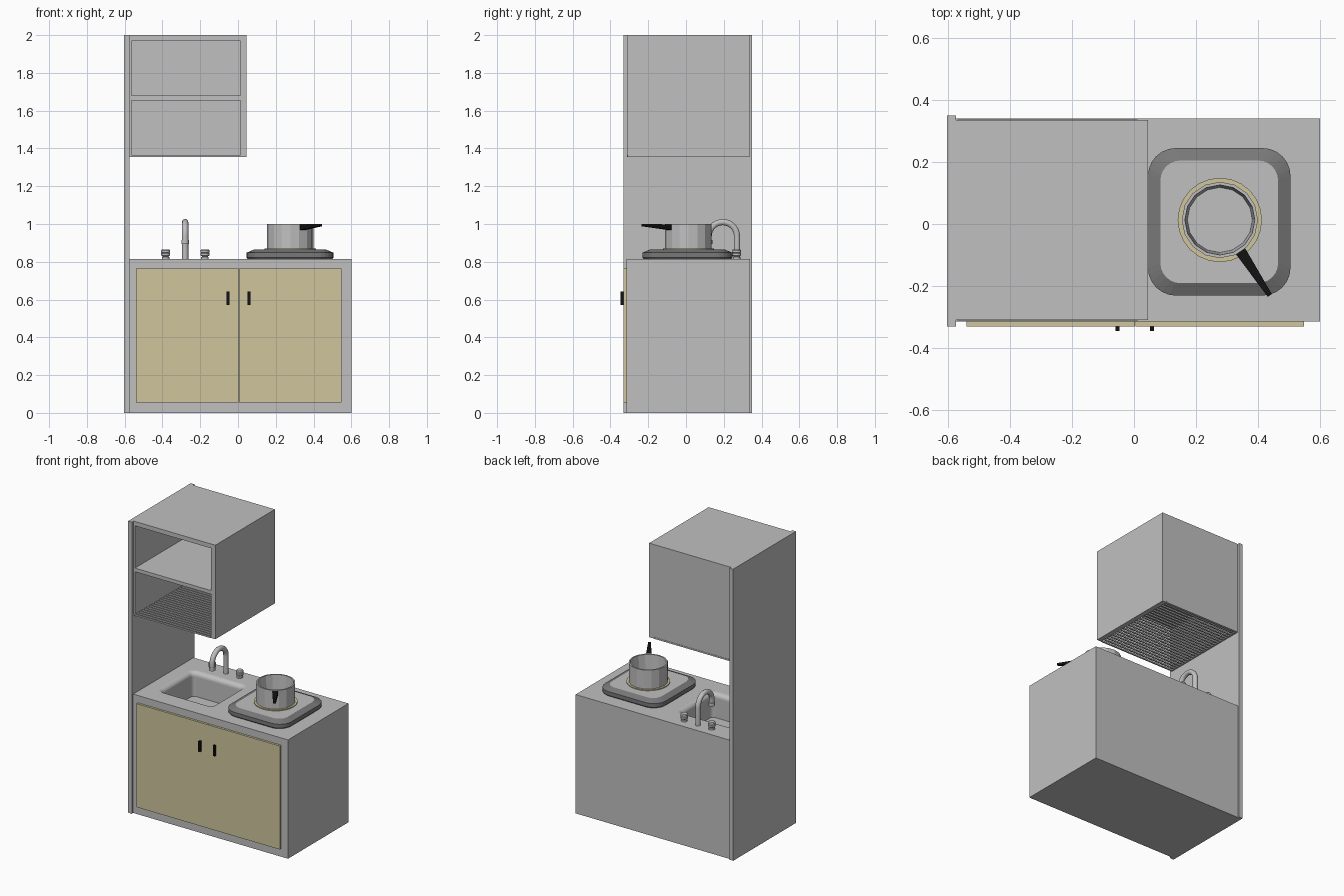
import bpy, bmesh
from math import sin, cos, pi, radians
from mathutils import Vector

if "Cube" in bpy.data.objects:
    bpy.data.objects.remove(bpy.data.objects["Cube"])


def material(name, r, g, b):
    m = bpy.data.materials.new(name)
    m.diffuse_color = (r, g, b, 1)
    m.use_nodes = True
    m.node_tree.nodes["Principled BSDF"].inputs["Base Color"].default_value = m.diffuse_color
    return m


GREY = material("light grey", 0.53, 0.53, 0.53)
DARK = material("dark grey", 0.19, 0.19, 0.19)
TAN = material("tan", 0.62, 0.56, 0.33)
BLACK = material("black", 0.006, 0.006, 0.006)


def finish(name, bm, mat, smooth=False):
    bmesh.ops.recalc_face_normals(bm, faces=bm.faces)
    me = bpy.data.meshes.new(name)
    bm.to_mesh(me)
    bm.free()
    me.materials.append(mat)
    ob = bpy.data.objects.new(name, me)
    bpy.context.collection.objects.link(ob)
    bpy.ops.object.select_all(action='DESELECT')
    ob.select_set(True)
    bpy.context.view_layer.objects.active = ob
    if smooth:
        bpy.ops.object.shade_smooth_by_angle(angle=radians(35))
    return ob


def add_box(bm, x0, x1, y0, y1, z0, z1):
    vs = bmesh.ops.create_cube(bm, size=1)['verts']
    for v in vs:
        v.co = ((x0 + x1) / 2 + v.co.x * (x1 - x0),
                (y0 + y1) / 2 + v.co.y * (y1 - y0),
                (z0 + z1) / 2 + v.co.z * (z1 - z0))


def boxes(name, mat, *dims):
    bm = bmesh.new()
    for d in dims:
        add_box(bm, *d)
    return finish(name, bm, mat)


def circle(cx, cy, r, z, n):
    return [Vector((cx + r * cos(2 * pi * i / n), cy + r * sin(2 * pi * i / n), z))
            for i in range(n)]


def rounded(cx, cy, hx, hy, r, z, n=6):
    pts = []
    for q, (sx, sy) in enumerate([(1, 1), (-1, 1), (-1, -1), (1, -1)]):
        for i in range(n + 1):
            a = pi / 2 * (q + i / n)
            pts.append(Vector((cx + sx * (hx - r) + r * cos(a),
                               cy + sy * (hy - r) + r * sin(a), z)))
    return pts


def loft(name, mat, loops, smooth=False):
    bm = bmesh.new()
    rows = [[bm.verts.new(p) for p in loop] for loop in loops]
    n = len(rows[0])
    for a, b in zip(rows, rows[1:]):
        for i in range(n):
            j = (i + 1) % n
            bm.faces.new((a[i], a[j], b[j], b[i]))
    bm.faces.new(rows[0][::-1])
    bm.faces.new(rows[-1])
    return finish(name, bm, mat, smooth)


# Tall side panel
boxes("side_panel", GREY, (-0.603, -0.575, -0.33, 0.35, 0, 2))

# Base cabinet with a sunken sink that has a rounded rim
base = boxes("base_cabinet", GREY, (-0.575, 0.6, -0.315, 0.34, 0, 0.815))
sx, sy, rim = -0.27, 0.0, 0.03
profile = [(0.22, 0.84)]
for k in range(6):
    a = pi / 2 * k / 5
    profile.append((0.22 - rim * sin(a), 0.815 - rim * (1 - cos(a))))
profile.append((0.19, 0.65))
cutter = loft("sink_cutter", GREY,
              [rounded(sx, sy, h, h - 0.02, h - 0.165, z) for h, z in profile])
cutter.hide_render = True
bpy.context.view_layer.objects.active = base
cut = base.modifiers.new("sink", 'BOOLEAN')
cut.operation = 'DIFFERENCE'
cut.solver = 'EXACT'
cut.object = cutter
bpy.ops.object.modifier_apply(modifier=cut.name)
bpy.data.objects.remove(cutter)

# Cabinet doors and their handles
boxes("doors", TAN,
      (-0.54, 0.003, -0.33, -0.315, 0.055, 0.765),
      (0.005, 0.548, -0.33, -0.315, 0.055, 0.765))
boxes("door_handles", BLACK,
      *[(x - 0.007, x + 0.007, -0.346, -0.33, 0.57, 0.642) for x in (-0.053, 0.058)])

# Upper cabinet: open front, one shelf, no floor
F, B = -0.31, 0.335
boxes("upper_cabinet", GREY,
      (-0.575, 0.045, F, B, 1.97, 2.0),
      (0.012, 0.045, F, B, 1.355, 1.97),
      (-0.575, -0.565, F, B, 1.355, 1.97),
      (-0.565, 0.012, B - 0.015, B, 1.355, 1.97),
      (-0.565, 0.012, F, B - 0.015, 1.655, 1.68))

# Draining rack rods under the lower compartment
BARS = 25
boxes("drain_rack", GREY,
      *[(-0.57, 0.012, y - 0.005, y + 0.005, 1.355, 1.365)
        for y in (-0.308 + i * 0.64 / (BARS - 1) for i in range(BARS))])

# Tap spout: riser, arch and outlet
path = [(0.27, 0.81), (0.27, 0.935)]
path += [(0.195 + 0.075 * cos(pi * i / 14), 0.935 + 0.075 * sin(pi * i / 14))
         for i in range(1, 15)]
path.append((0.12, 0.9))
cu = bpy.data.curves.new("tap_spout", 'CURVE')
cu.dimensions = '3D'
cu.bevel_depth = 0.017
cu.bevel_resolution = 3
cu.use_fill_caps = True
sp = cu.splines.new('POLY')
sp.points.add(len(path) - 1)
for p, (y, z) in zip(sp.points, path):
    p.co = (-0.28, y, z, 1)
cu.materials.append(GREY)
bpy.context.collection.objects.link(bpy.data.objects.new("tap_spout", cu))
loft("spout_tip", GREY,
     [circle(-0.28, 0.12, r, z, 16) for r, z in ((0.02, 0.893), (0.02, 0.915))], True)

# Tap knobs: stem, two stacked rings and a cap
KNOB = [(0.02, 0.81), (0.02, 0.825), (0.014, 0.828), (0.024, 0.834),
        (0.024, 0.845), (0.02, 0.847), (0.024, 0.849), (0.024, 0.86), (0.019, 0.866)]
for side, x in (("left", -0.383), ("right", -0.175)):
    loft(side + "_tap_knob", GREY, [circle(x, 0.268, r, z, 16) for r, z in KNOB], True)

# Stove: dark sloped body with a light flat top
cx, cy = 0.275, 0.007
stove = loft("stove_body", DARK, [
    rounded(cx, cy, 0.222, 0.23, 0.085, 0.812),
    rounded(cx, cy, 0.23, 0.238, 0.09, 0.822),
    rounded(cx, cy, 0.23, 0.238, 0.09, 0.848),
    rounded(cx, cy, 0.19, 0.198, 0.065, 0.865)])
stove.data.materials.append(GREY)
for f in stove.data.polygons:
    if f.normal.z > 0.99:
        f.material_index = 1

# Hot plate and hollow pot
px, py = 0.277, 0.013
loft("hot_plate", TAN, [circle(px, py, 0.136, z, 24) for z in (0.863, 0.871)])
loft("pot", GREY, [circle(px, py, r, z, 16) for r, z in
                   ((0.123, 0.871), (0.123, 1.0), (0.113, 1.0), (0.105, 0.88))])

# Tapered pot handle
ang = radians(-56.5)
along = Vector((cos(ang), sin(ang), 0))
across = Vector((-sin(ang), cos(ang), 0))
loft("pot_handle", BLACK, [
    [Vector((px, py, 0)) + along * d + across * s * w + Vector((0, 0, z))
     for s, z in ((-1, z0), (1, z0), (1, z1), (-1, z1))]
    for d, w, z0, z1 in ((0.117, 0.018, 0.968, 0.998), (0.292, 0.008, 0.988, 1.0))])
